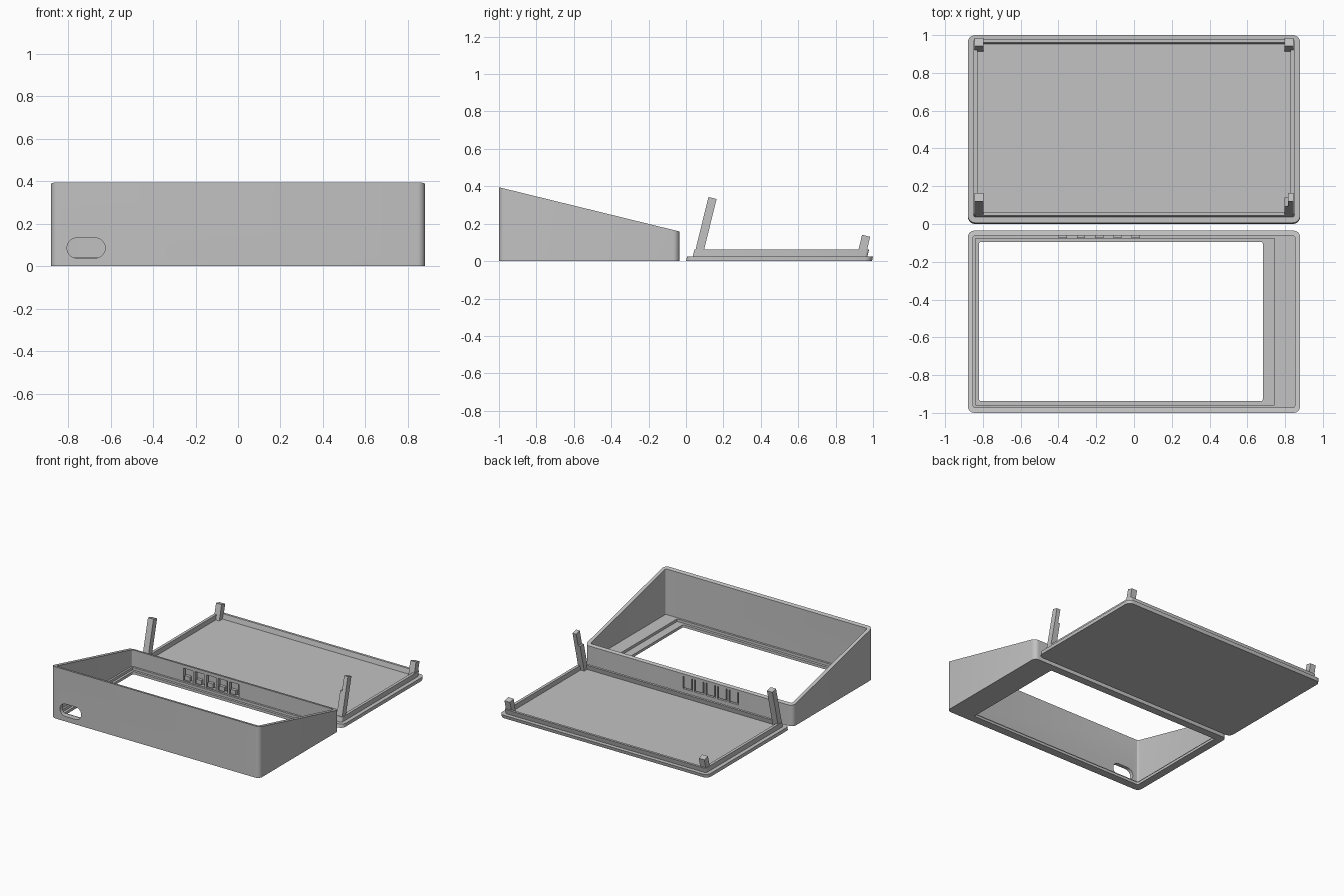
import bpy
import bmesh
from math import sin, cos, pi

cube = bpy.data.objects.get("Cube")
if cube:
    bpy.data.objects.remove(cube, do_unlink=True)

grey = bpy.data.materials.new("plain_grey")
grey.use_nodes = True
COLOUR = (0.54, 0.54, 0.54, 1)
grey.diffuse_color = COLOUR
grey.node_tree.nodes["Principled BSDF"].inputs["Base Color"].default_value = COLOUR

LEAN = 0.245    # slope of the case top, and lean of the lid parts


def rounded(x0, x1, y0, y1, r, seg=6):
    """Outline of a rectangle with round corners."""
    pts = []
    corners = [(x1 - r, y1 - r), (x0 + r, y1 - r), (x0 + r, y0 + r), (x1 - r, y0 + r)]
    for i, (cx, cy) in enumerate(corners):
        for s in range(seg + 1):
            a = (i + s / seg) * pi / 2
            pts.append((cx + r * cos(a), cy + r * sin(a)))
    return pts


def rect(x0, x1, y0, y1):
    return [(x0, y0), (x1, y0), (x1, y1), (x0, y1)]


def prism(name, pts, d0, d1, axis="z", warp=None):
    """Extrude an outline along an axis; warp may move the points."""
    place = {"z": lambda u, v, d: (u, v, d),
             "x": lambda u, v, d: (d, u, v),
             "y": lambda u, v, d: (u, d, v)}[axis]
    bm = bmesh.new()
    rings = [[bm.verts.new(place(u, v, d)) for u, v in pts] for d in (d0, d1)]
    n = len(pts)
    for ring in rings:
        bm.faces.new(ring)
    for i in range(n):
        j = (i + 1) % n
        bm.faces.new((rings[0][i], rings[0][j], rings[1][j], rings[1][i]))
    if warp:
        for v in bm.verts:
            warp(v.co)
    bmesh.ops.remove_doubles(bm, verts=bm.verts, dist=1e-5)
    bmesh.ops.recalc_face_normals(bm, faces=bm.faces)
    mesh = bpy.data.meshes.new(name)
    bm.to_mesh(mesh)
    bm.free()
    mesh.materials.append(grey)
    ob = bpy.data.objects.new(name, mesh)
    bpy.context.collection.objects.link(ob)
    return ob


def select(ob):
    bpy.ops.object.select_all(action="DESELECT")
    ob.select_set(True)
    bpy.context.view_layer.objects.active = ob


def cut(ob, cutter):
    mod = ob.modifiers.new("cut", "BOOLEAN")
    mod.operation = "DIFFERENCE"
    mod.solver = "EXACT"
    mod.object = cutter
    select(ob)
    bpy.ops.object.modifier_apply(modifier=mod.name)
    bpy.data.objects.remove(cutter, do_unlink=True)


def smooth(ob):
    select(ob)
    bpy.ops.object.shade_smooth_by_angle(angle=pi / 6)


def slope_top(co):
    if co.z > 0.1:
        co.z = 0.395 - LEAN * (co.y + 1)


def lean(co):
    co.y += LEAN * co.z


# Case: sloping shell with a stepped floor and a screen window
case = prism("case_shell", rounded(-0.88, 0.88, -1, -0.035, 0.035), 0, 0.4, warp=slope_top)
cut(case, prism("cavity", rounded(-0.852, 0.852, -0.972, -0.062, 0.012), 0.04, 1))
cut(case, prism("recess", rect(-0.838, 0.745, -0.957, -0.077), 0.02, 0.06))
cut(case, prism("window", rounded(-0.82, 0.682, -0.937, -0.095, 0.01), -0.1, 0.1))

# Cable opening in the tall wall
cut(case, prism("cable_opening", rounded(-0.805, -0.625, 0.038, 0.133, 0.0474, 8),
                -1.1, -0.96, "y"))

# Five hinged buttons in the low wall
for i in range(5):
    x = -0.378 + 0.097 * i
    cut(case, prism("slot", rect(x - 0.04, x + 0.04, 0.045, 0.14), -0.0655, 0, "y"))
    prism(f"button_tab_{i + 1}", rect(x - 0.031, x + 0.031, 0.054, 0.141), -0.05, -0.036, "y")
    prism(f"button_pin_{i + 1}", rect(x - 0.022, x + 0.022, 0.058, 0.092), -0.073, -0.049, "y")
smooth(case)

# Lid: plate with a leaning edge and an inner lip
plate = prism("lid_plate", rounded(-0.88, 0.88, 0, 0.994, 0.04), 0, 0.026, warp=lean)
smooth(plate)
lip = prism("lid_lip", rounded(-0.85, 0.85, 0.03, 0.964, 0.014), 0.024, 0.063, warp=lean)
cut(lip, prism("lip_inside", rect(-0.828, 0.828, 0.048, 0.946), -0.1, 0.2, warp=lean))
smooth(lip)


def post(name, side, y, top, depth=0.046):
    """Leaning corner post with a squared end."""
    profile = [(y + LEAN * z + d, z) for d, z in
               ((0, 0.02), (depth, 0.02), (depth, top - LEAN * depth), (0, top))]
    return prism(name, profile, side * 0.798, side * 0.845, "x")


# Corner posts, tall by the case and short at the far edge
for side, label in ((1, "left"), (-1, "right")):
    post(f"short_post_{label}", side, 0.907, 0.141)
    tall = post(f"tall_post_{label}", side, 0.036, 0.343)
    if side == 1:
        cut(tall, prism("post_notch", rect(0.78, 0.814, -0.1, 0.4), 0.235, 0.5))
